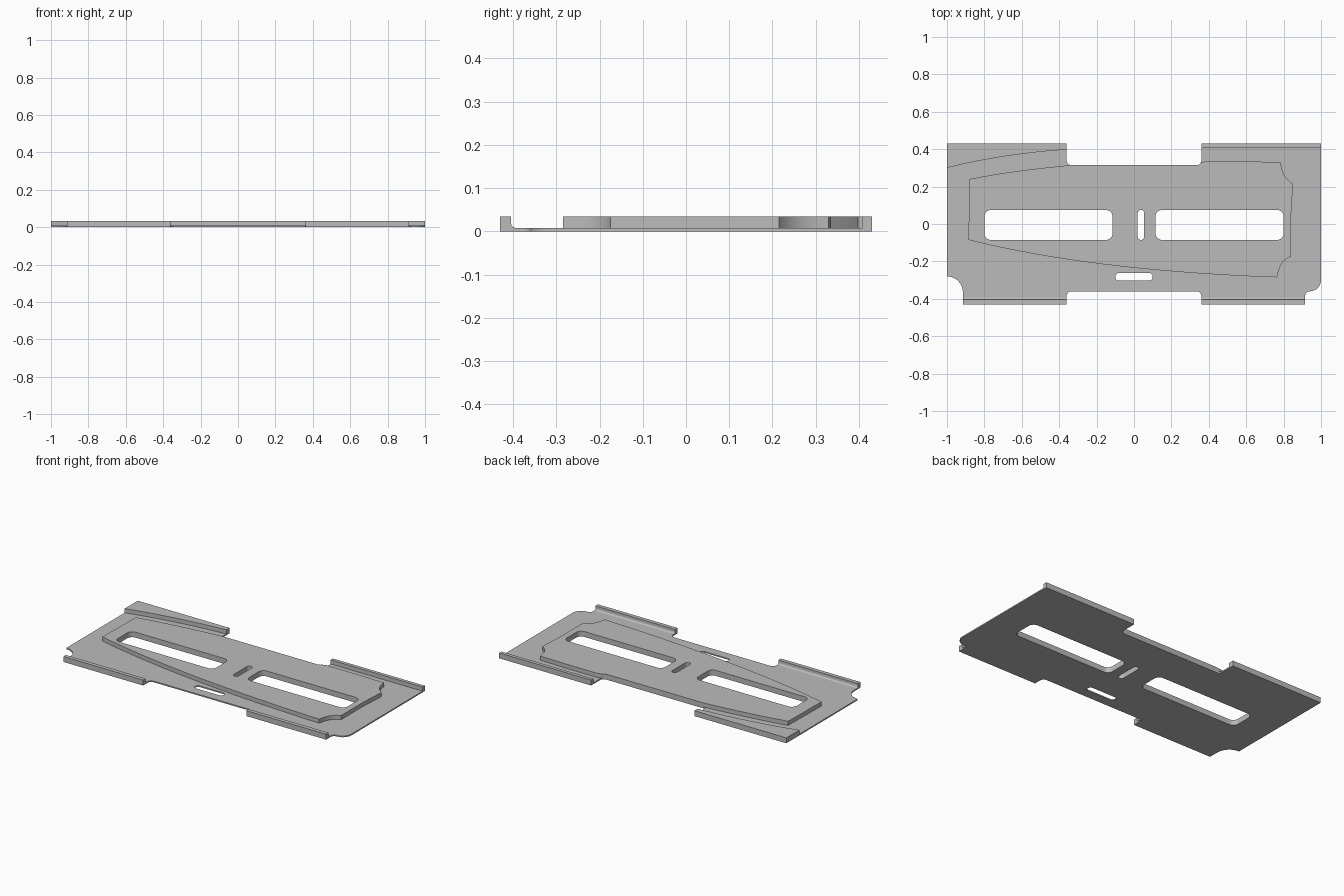
import bpy
import math
from mathutils import Matrix

if "Cube" in bpy.data.objects:
    bpy.data.objects.remove(bpy.data.objects["Cube"])

BASE, TOP = 0.008, 0.034   # sheet thickness and raised height

gray = bpy.data.materials.new("metal gray")
gray.use_nodes = True
gray.diffuse_color = (0.5, 0.5, 0.5, 1)
gray.node_tree.nodes["Principled BSDF"].inputs["Base Color"].default_value = (0.5, 0.5, 0.5, 1)


def arc(cx, cy, r, a0, a1, n=8):
    angles = [math.radians(a0 + (a1 - a0) * i / n) for i in range(n + 1)]
    return [(cx + r * math.cos(a), cy + r * math.sin(a)) for a in angles]


def bend(p, q, r, n=12):
    """Sampled curve from p to r, pulled towards q."""
    return [tuple((1 - t) ** 2 * a + 2 * t * (1 - t) * b + t * t * c for a, b, c in zip(p, q, r))
            for t in (i / n for i in range(n + 1))]


def slot(x0, x1, y0, y1, r):
    return (arc(x1 - r, y1 - r, r, 0, 90) + arc(x0 + r, y1 - r, r, 90, 180)
            + arc(x0 + r, y0 + r, r, 180, 270) + arc(x1 - r, y0 + r, r, 270, 360))


def extrude(name, loops, z0, z1, matrix=Matrix()):
    """Solid from a closed outline plus hole outlines, between two heights."""
    curve = bpy.data.curves.new(name + " outline", 'CURVE')
    curve.dimensions = '2D'
    curve.fill_mode = 'BOTH'
    curve.extrude = (z1 - z0) / 2
    for loop in loops:
        # drop repeated neighbours
        pts = [p for i, p in enumerate(loop) if math.dist(p, loop[i - 1]) > 1e-4]
        spline = curve.splines.new('POLY')
        spline.points.add(len(pts) - 1)
        for point, (x, y) in zip(spline.points, pts):
            point.co = (x, y, 0, 1)
        spline.use_cyclic_u = True
    temp = bpy.data.objects.new(name + " outline", curve)
    bpy.context.collection.objects.link(temp)
    graph = bpy.context.evaluated_depsgraph_get()
    mesh = bpy.data.meshes.new_from_object(temp.evaluated_get(graph))
    bpy.data.objects.remove(temp)
    bpy.data.curves.remove(curve)

    mesh.transform(matrix @ Matrix.Translation((0, 0, (z0 + z1) / 2)))
    mesh.materials.clear()
    mesh.materials.append(gray)
    obj = bpy.data.objects.new(name, mesh)
    bpy.context.collection.objects.link(obj)
    bpy.ops.object.select_all(action='DESELECT')
    obj.select_set(True)
    bpy.context.view_layer.objects.active = obj
    # weld the caps to the walls and face everything outwards
    bpy.ops.object.mode_set(mode='EDIT')
    bpy.ops.mesh.select_all(action='SELECT')
    bpy.ops.mesh.remove_doubles(threshold=0.00005)
    bpy.ops.mesh.normals_make_consistent(inside=False)
    bpy.ops.object.mode_set(mode='OBJECT')
    bpy.ops.object.shade_smooth_by_angle(angle=math.radians(30))
    return obj


# Openings
windows = [slot(-0.80, -0.115, -0.085, 0.075, 0.035),
           slot(0.115, 0.80, -0.085, 0.075, 0.035),
           slot(0.02, 0.054, -0.085, 0.075, 0.0165)]
front_slot = slot(-0.10, 0.10, -0.303, -0.262, 0.02)

# Base sheet, clockwise from the back left corner
back_fillet = arc(0.335, 0.34, 0.025, 270, 360)
base = ([(-1, 0.43), (-0.36, 0.43)] + arc(-0.335, 0.34, 0.025, 180, 270)
        + back_fillet + [(0.36, 0.43), (1, 0.43)]
        + arc(0.94, -0.30, 0.06, 0, -90) + arc(0.94, -0.385, 0.025, 90, 180)
        + [(0.915, -0.43), (0.36, -0.43)] + arc(0.335, -0.385, 0.025, 0, 90)
        + arc(-0.335, -0.385, 0.025, 90, 180)
        + [(-0.36, -0.43), (-0.915, -0.43)]
        + arc(-1, -0.365, 0.085, 0, 90))
extrude("base_sheet", [base] + windows + [front_slot], 0, BASE)

# Raised centre plate, flush with the back notch
plate = (bend((-0.88, 0.24), (-0.66, 0.285), (-0.335, 0.315))
         + back_fillet[:6] + [(0.38, 0.335), (0.60, 0.335)]
         + bend((0.785, 0.33), (0.79, 0.25), (0.85, 0.215), 8)
         + [(0.84, 0.05)]
         + bend((0.84, -0.175), (0.78, -0.19), (0.765, -0.285), 8)
         + bend((0.70, -0.283), (-0.25, -0.245), (-0.885, -0.085), 16))
extrude("raised_plate", [plate] + windows, BASE, TOP)

# Curved block on the back left-hand edge
block = [(-0.36, 0.43), (-1, 0.43)] + bend((-1, 0.30), (-0.70, 0.375), (-0.36, 0.398))
extrude("back_curved_block", [block], BASE, TOP)

# Upright lips: profiles in the y-z plane, extruded along x
along_x = Matrix(((0, 0, 1, 0), (1, 0, 0, 0), (0, 1, 0, 0), (0, 0, 0, 1)))
front_lip = ([(-0.43, BASE), (-0.43, TOP), (-0.405, TOP)]
             + arc(-0.393, BASE + 0.012, 0.012, 180, 270))
extrude("front_lip_left", [front_lip], 0.36, 0.915, along_x)
extrude("front_lip_right", [front_lip], -0.915, -0.36, along_x)
back_lip = [(0.408, BASE), (0.43, BASE), (0.43, TOP), (0.408, TOP)]
extrude("back_lip", [back_lip], 0.36, 1.0, along_x)
